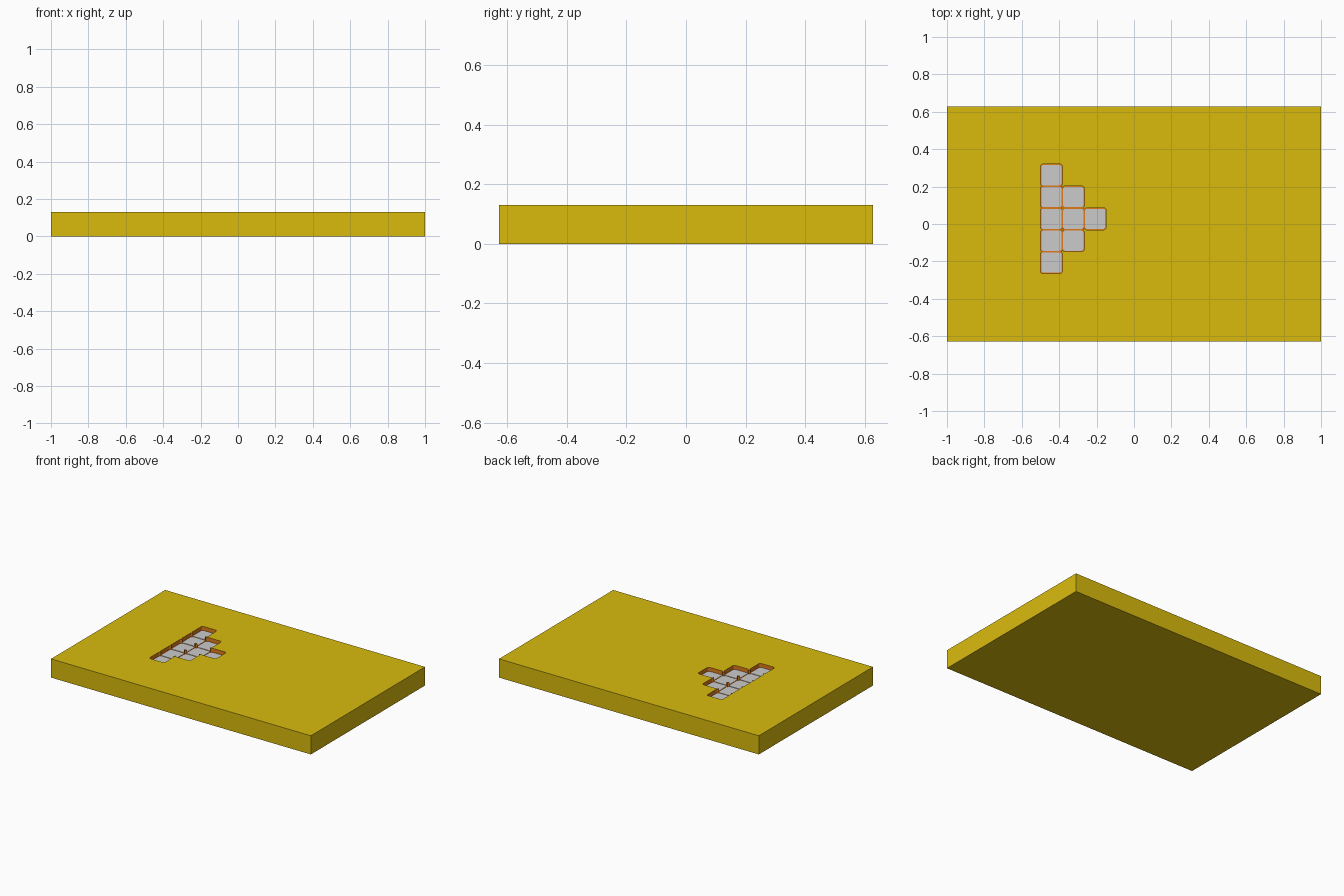
import bpy, bmesh, math

if "Cube" in bpy.data.objects:
    bpy.data.objects.remove(bpy.data.objects["Cube"])

L, W, H = 2.0, 1.255, 0.13
PITCH, CELL, TILE, DEPTH = 0.1168, 0.1178, 0.108, 0.028
X0, Y0 = -0.4416, 0.0275
FLOOR = H - DEPTH


def material(name, rgb):
    m = bpy.data.materials.new(name)
    m.diffuse_color = (*rgb, 1)
    m.use_nodes = True
    m.node_tree.nodes["Principled BSDF"].inputs["Base Color"].default_value = m.diffuse_color
    return m


yellow = material("yellow", (0.70, 0.50, 0.004))
orange = material("orange", (0.75, 0.20, 0.01))
white = material("pale_grey", (0.78, 0.75, 0.77))


def link(name, mesh):
    ob = bpy.data.objects.new(name, mesh)
    bpy.context.collection.objects.link(ob)
    return ob


def rounded_prism(name, cx, cy, size, r, z0, z1, steps=4):
    """Square prism with rounded vertical corners."""
    bm = bmesh.new()
    h = size / 2 - r
    vs = []
    for i, (sx, sy) in enumerate([(1, 1), (-1, 1), (-1, -1), (1, -1)]):
        for k in range(steps + 1):
            a = math.pi / 2 * (i + k / steps)
            vs.append(bm.verts.new((cx + sx * h + r * math.cos(a),
                                    cy + sy * h + r * math.sin(a), z0)))
    face = bm.faces.new(vs)
    top = bmesh.ops.extrude_face_region(bm, geom=[face])["geom"]
    bmesh.ops.translate(bm, vec=(0, 0, z1 - z0),
                        verts=[g for g in top if isinstance(g, bmesh.types.BMVert)])
    bmesh.ops.recalc_face_normals(bm, faces=bm.faces)
    me = bpy.data.meshes.new(name)
    bm.to_mesh(me)
    bm.free()
    return link(name, me)


# Slab
bm = bmesh.new()
bmesh.ops.create_cube(bm, size=1)
for v in bm.verts:
    v.co = (v.co.x * L, v.co.y * W, (v.co.z + 0.5) * H)
me = bpy.data.meshes.new("slab")
bm.to_mesh(me)
bm.free()
slab = link("slab", me)

# Stepped arrow of pockets: columns of 5, 3 and 1 cells
cells = [(X0 + c * PITCH, Y0 + r * PITCH)
         for c in range(3) for r in range(c - 2, 3 - c)]
cutters = []
for x, y in cells:
    cut = rounded_prism("pocket_cutter", x, y, CELL, 0.014, FLOOR, H + 0.05)
    cut.hide_render = True
    cutters.append(cut)
    mod = slab.modifiers.new("pocket", "BOOLEAN")
    mod.operation, mod.solver, mod.object = "DIFFERENCE", "EXACT", cut
deps = bpy.context.evaluated_depsgraph_get()
carved = bpy.data.meshes.new_from_object(slab.evaluated_get(deps))
slab.modifiers.clear()
slab.data = carved
for cut in cutters:
    bpy.data.objects.remove(cut)

# Pocket walls and floors are orange
carved.materials.clear()
carved.materials.append(yellow)
carved.materials.append(orange)
for p in carved.polygons:
    c = p.center
    inside = abs(c.x) < L / 2 - 0.01 and abs(c.y) < W / 2 - 0.01
    p.material_index = int(inside and 0.01 < c.z < H - 0.001)

# Pale tiles set in the pockets
for i, (x, y) in enumerate(cells):
    tile = rounded_prism(f"tile_{i + 1}", x, y, TILE, 0.012, FLOOR - 0.002, FLOOR + 0.003)
    tile.data.materials.append(white)
